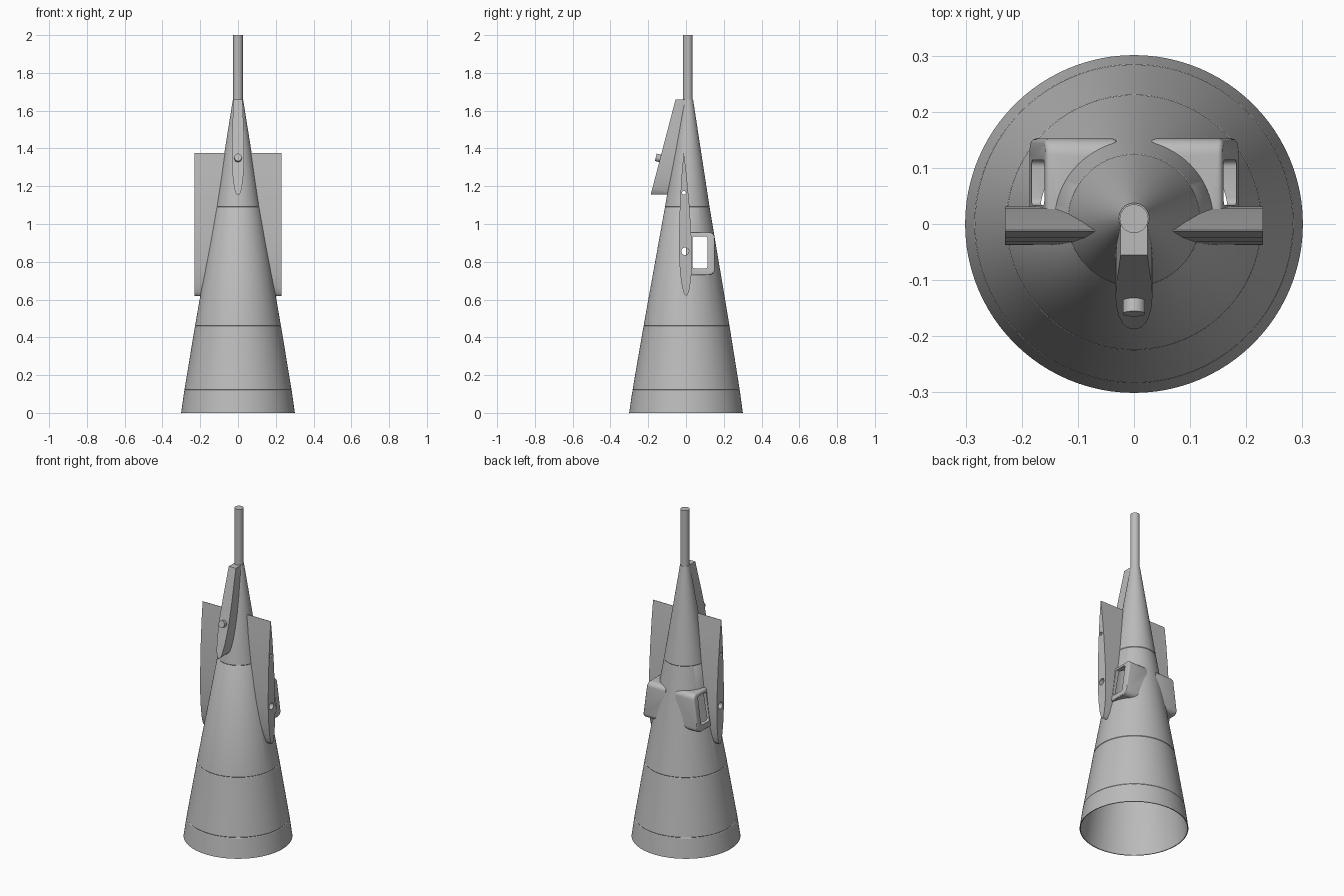
import bpy, bmesh, math
from mathutils import Matrix, Vector

cube = bpy.data.objects.get("Cube")
if cube:
    bpy.data.objects.remove(cube, do_unlink=True)

grey = bpy.data.materials.new("plain grey")
grey.use_nodes = True
COLOUR = (0.5, 0.5, 0.5, 1)
grey.diffuse_color = COLOUR
grey.node_tree.nodes["Principled BSDF"].inputs["Base Color"].default_value = COLOUR

SEGMENTS = 96
LEAN = 0.0062  # the body leans slightly backwards


def finish(name, bm):
    bmesh.ops.recalc_face_normals(bm, faces=bm.faces)
    mesh = bpy.data.meshes.new(name)
    bm.to_mesh(mesh)
    bm.free()
    mesh.materials.append(grey)
    ob = bpy.data.objects.new(name, mesh)
    bpy.context.collection.objects.link(ob)
    return ob


def lathe(name, profile):
    """Turn (radius, z) points round the leaning axis and cap both ends."""
    bm = bmesh.new()
    rings = []
    for r, z in profile:
        angles = [2 * math.pi * i / SEGMENTS for i in range(SEGMENTS)]
        rings.append([bm.verts.new((r * math.cos(a), r * math.sin(a) + LEAN * z, z)) for a in angles])
    for a, b in zip(rings, rings[1:]):
        for i in range(SEGMENTS):
            j = (i + 1) % SEGMENTS
            bm.faces.new((a[i], a[j], b[j], b[i]))
    bm.faces.new(rings[0])
    bm.faces.new(rings[-1])
    return finish(name, bm)


def prism(name, outline, near, far):
    """Extrude an outline; near and far map each outline point to 3D."""
    bm = bmesh.new()
    a = [bm.verts.new(near(u, z)) for u, z in outline]
    b = [bm.verts.new(far(u, z)) for u, z in outline]
    bm.faces.new(a)
    bm.faces.new(b)
    for i in range(len(a)):
        j = (i + 1) % len(a)
        bm.faces.new((a[i], a[j], b[j], b[i]))
    return finish(name, bm)


def rod(name, start, end, radius):
    start, end = Vector(start), Vector(end)
    axis = end - start
    turn = axis.to_track_quat("Z", "Y").to_matrix().to_4x4()
    bm = bmesh.new()
    bmesh.ops.create_cone(bm, cap_ends=True, segments=32, radius1=radius, radius2=radius,
                          depth=axis.length, matrix=Matrix.Translation((start + end) / 2) @ turn)
    return finish(name, bm)


def teardrop(stations, centre):
    right = [(centre(z) + w, z) for z, w in stations]
    left = [(centre(z) - w, z) for z, w in reversed(stations) if w > 0]
    return right + left


def rounded_box(u0, u1, z0, z1, r):
    points = []
    corners = ((u1 - r, z1 - r), (u0 + r, z1 - r), (u0 + r, z0 + r), (u1 - r, z0 + r))
    for k, (u, z) in enumerate(corners):
        for s in range(6):
            a = (k + s / 5) * math.pi / 2
            points.append((u + r * math.cos(a), z + r * math.sin(a)))
    return points


def shape(ob, cutters=(), mirror=False, bevel=0):
    """Add the modifiers and bake them into the mesh."""
    if bevel:
        mod = ob.modifiers.new("bevel", "BEVEL")
        mod.width, mod.segments, mod.limit_method = bevel, 3, "ANGLE"
        mod.angle_limit = math.radians(40)
    if mirror:
        ob.modifiers.new("mirror", "MIRROR")
    for cutter in cutters:
        mod = ob.modifiers.new("cut", "BOOLEAN")
        mod.operation, mod.solver, mod.object = "DIFFERENCE", "EXACT", cutter
    graph = bpy.context.evaluated_depsgraph_get()
    mesh = bpy.data.meshes.new_from_object(ob.evaluated_get(graph))
    ob.modifiers.clear()
    ob.data = mesh
    return ob


def side(x):
    return lambda y, z: (x, y, z)


# Body profile, with a fine groove at each panel seam
seams = [(0.118, 1.09), (0.2275, 0.46), (0.284, 0.12)]
outer = [(0.027, 1.66)]
for r, z in seams:
    outer += [(r - 0.0005, z + 0.003), (r - 0.002, z), (r + 0.0005, z - 0.003)]
outer.append((0.301, 0))
inner = [(r - 0.005, z) for r, z in [(0.301, 0)] + seams[::-1]] + [(0.02, 1.64)]

# Cutters: body core, side windows, pivot holes
core = lathe("core_cutter", [(r - 0.0035, z) for r, z in [(0.027, 1.66)] + seams + [(0.301, 0)]])
window = prism("window_cutter", rounded_box(0.034, 0.114, 0.765, 0.935, 0.012), side(-0.4), side(0.4))
low_hole = rod("low_hole_cutter", (-0.4, -0.005, 0.855), (0.4, -0.005, 0.855), 0.02)
high_hole = rod("high_hole_cutter", (-0.4, -0.011, 1.165), (0.4, -0.011, 1.165), 0.01)
cutters = [core, window, low_hole, high_hole]
for c in cutters:
    c.hide_render = True

# Hollow cone body
body = shape(lathe("cone_body", outer + inner), [window, low_hole, high_hole])

# Tip rod
tip = rod("tip_rod", (0, 0.0095, 1.64), (0, 0.0095, 2), 0.0255)

# Side fins
fin_widths = [(0.62, 0), (0.625, 0.007), (0.64, 0.014), (0.67, 0.021), (0.73, 0.029), (0.8, 0.033),
              (0.86, 0.034), (0.95, 0.032), (1.1, 0.025), (1.25, 0.014), (1.375, 0.001)]
fin_outline = teardrop(fin_widths, lambda z: 0.001 - 0.013 * (z - 0.62) / 0.755)
fins = shape(prism("side_fins", fin_outline, side(0.045), side(0.23)),
             [core, low_hole, high_hole], mirror=True)

# Side scoops round the windows, their outer faces sloping with the body
scoop = prism("side_scoops", rounded_box(0, 0.152, 0.73, 0.955, 0.028), side(0.03),
              lambda y, z: (0.157 + 0.135 * (0.955 - z), y, z))
scoops = shape(scoop, [core, window], mirror=True, bevel=0.008)

# Front blade with a sloping front face
blade_widths = [(1.155, 0), (1.157, 0.007), (1.165, 0.013), (1.19, 0.02), (1.24, 0.027), (1.3, 0.031),
                (1.38, 0.033), (1.48, 0.031), (1.58, 0.027), (1.66, 0.024)]
blade = shape(prism("front_blade", teardrop(blade_widths, lambda z: 0),
                    lambda x, z: (x, 0.008, z),
                    lambda x, z: (x, -0.187 + 0.261 * (z - 1.155), z)), [core])

# Knob on the blade
knob = rod("blade_knob", (0, -0.12, 1.343), (0, -0.16, 1.353), 0.02)

for c in cutters:
    bpy.data.objects.remove(c, do_unlink=True)

bpy.ops.object.select_all(action="DESELECT")
for ob in (body, tip, fins, scoops, blade, knob):
    ob.select_set(True)
    bpy.context.view_layer.objects.active = ob
bpy.ops.object.shade_smooth_by_angle(angle=math.radians(30))
